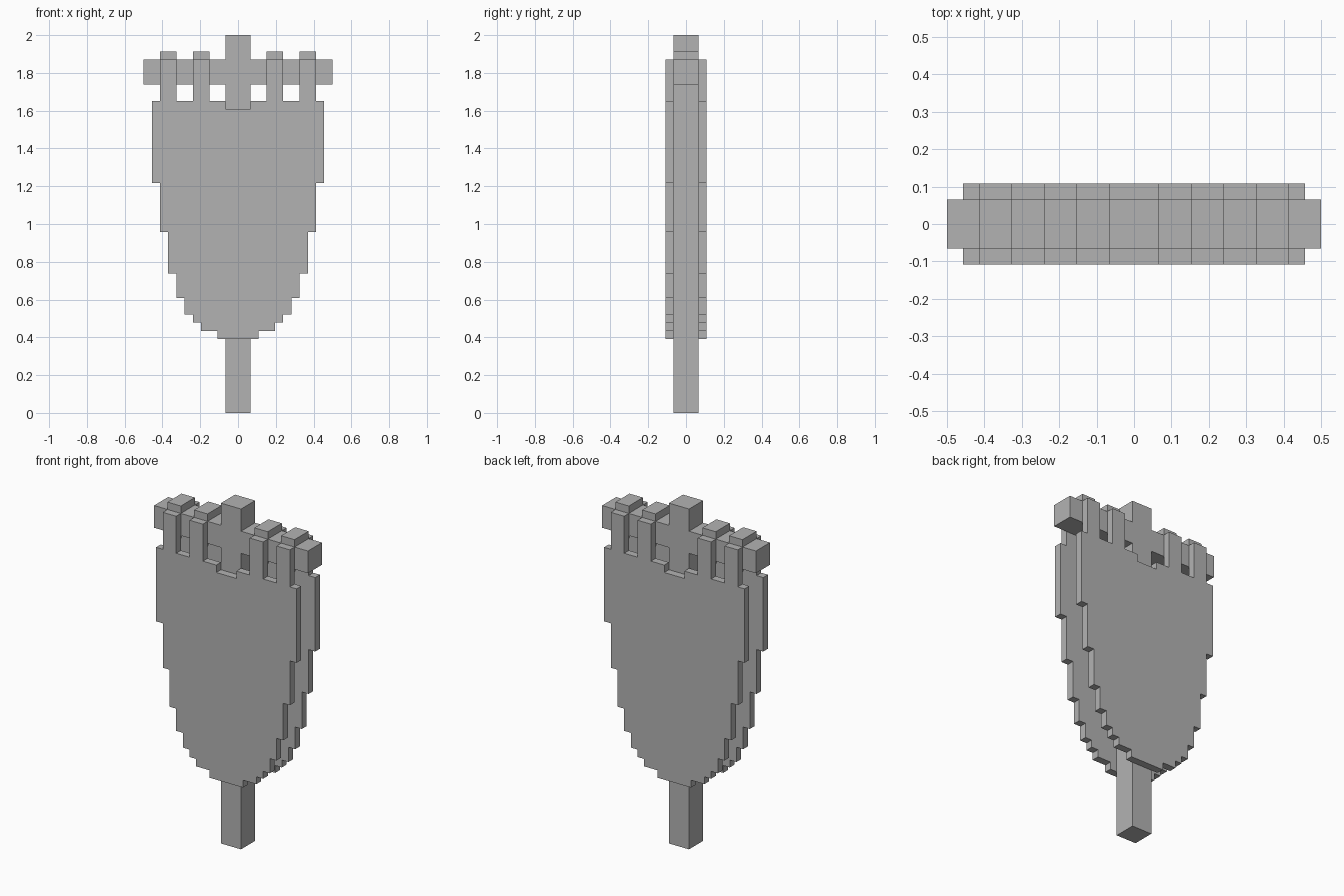
import bpy
import bmesh

if "Cube" in bpy.data.objects:
    bpy.data.objects.remove(bpy.data.objects["Cube"], do_unlink=True)

U = 2 / 46  # one block

grey = bpy.data.materials.new("plain grey")
grey.use_nodes = True
grey.diffuse_color = (0.45, 0.45, 0.45, 1)
grey.node_tree.nodes["Principled BSDF"].inputs["Base Color"].default_value = grey.diffuse_color


def finish(name, bm):
    mesh = bpy.data.meshes.new(name)
    bm.to_mesh(mesh)
    bm.free()
    mesh.materials.append(grey)
    obj = bpy.data.objects.new(name, mesh)
    bpy.context.collection.objects.link(obj)
    return obj


def box(name, x, y, z):
    """Box between low and high limits on each axis, in blocks."""
    bm = bmesh.new()
    bmesh.ops.create_cube(bm, size=1)
    for v in bm.verts:
        for i, (low, high) in enumerate((x, y, z)):
            v.co[i] = U * (high if v.co[i] > 0 else low)
    return finish(name, bm)


def sheet(name, outline, y0, y1):
    """Extrude a symmetric outline, given as its +x half, through y."""
    loop = outline + [(-x, z) for x, z in reversed(outline)]
    bm = bmesh.new()
    face = bm.faces.new([bm.verts.new((x * U, y0 * U, z * U)) for x, z in loop])
    grown = bmesh.ops.extrude_face_region(bm, geom=[face])["geom"]
    moved = [g for g in grown if isinstance(g, bmesh.types.BMVert)]
    bmesh.ops.translate(bm, verts=moved, vec=(0, (y1 - y0) * U, 0))
    bmesh.ops.recalc_face_normals(bm, faces=bm.faces)
    return finish(name, bm)


# Stepped cloth outline: half width and the height where that width begins
steps = [(2.5, 9), (4.5, 10), (5.5, 11), (6.5, 12), (7.5, 14), (8.5, 17), (9.5, 22), (10.5, 28)]
tops = [z for _, z in steps[1:]] + [38]
outline = []
for (half, bottom), top in zip(steps, tops):
    outline += [(half, bottom), (half, top)]

# Straps rise from the cloth edge, and a notch clears the pole
straps = [(7.5, 9.5), (3.5, 5.5)]
for inner, outer in straps:
    outline += [(outer, 38), (outer, 43), (inner, 43), (inner, 38)]
outline += [(1.5, 38), (1.5, 37)]

# Cloth in front of and behind the pole
sheet("front_cloth", outline, -2.5, -1.5)
sheet("back_cloth", outline, 1.5, 2.5)

# Pole and crossbar as one cross shape
sheet("pole_and_crossbar", [(1.5, 0), (1.5, 40), (11.5, 40), (11.5, 43), (1.5, 43), (1.5, 46)], -1.5, 1.5)

# Strap tops lying over the crossbar
for number, (inner, outer) in enumerate(straps):
    box(f"left_strap_top_{number}", (inner, outer), (-1.5, 1.5), (43, 44))
    box(f"right_strap_top_{number}", (-outer, -inner), (-1.5, 1.5), (43, 44))
